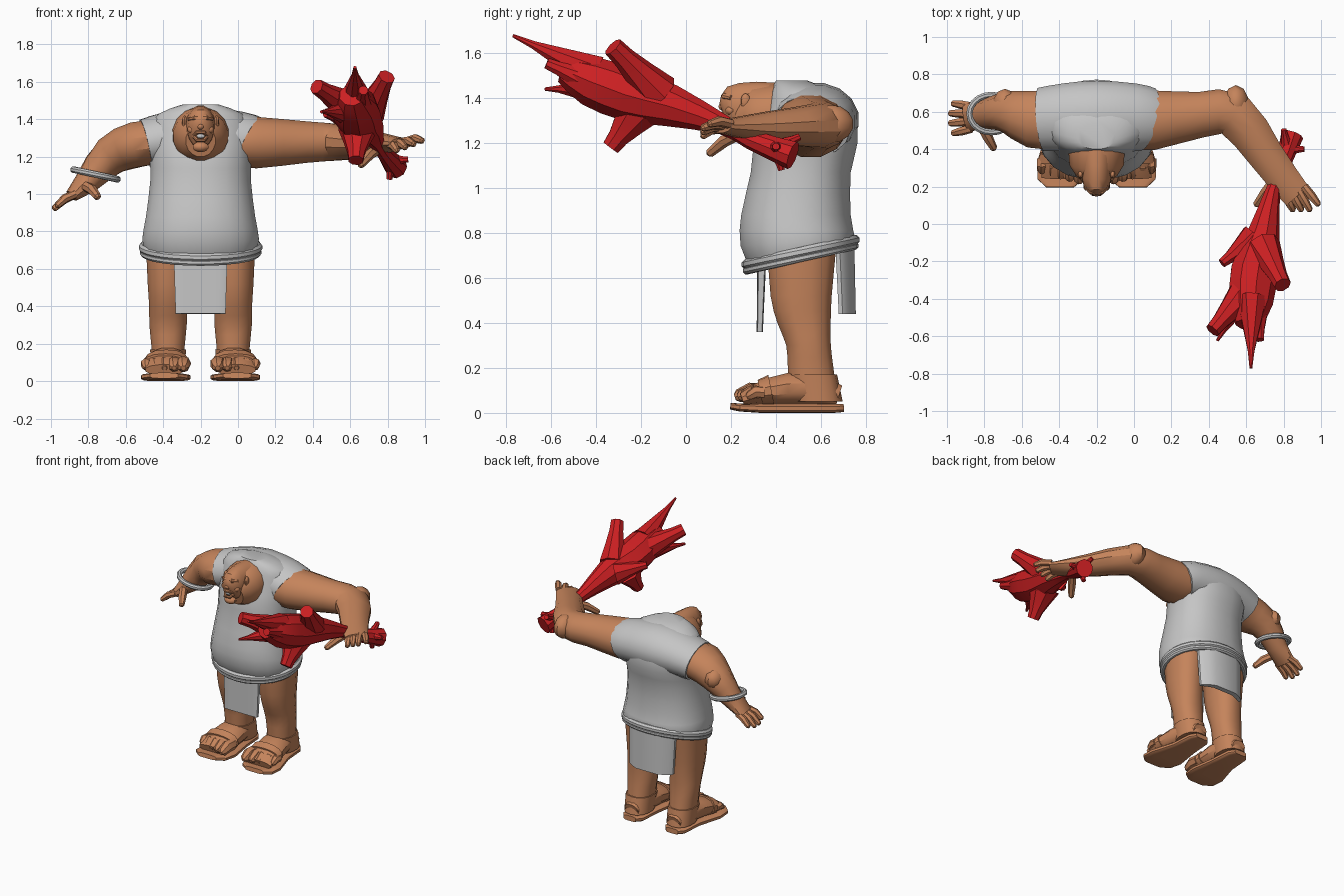
import bpy, bmesh, math
from mathutils import Vector, Matrix

if "Cube" in bpy.data.objects:
    bpy.data.objects.remove(bpy.data.objects["Cube"])

def material(name, rgb):
    m = bpy.data.materials.new(name)
    m.diffuse_color = (*rgb, 1)
    m.use_nodes = True
    m.node_tree.nodes["Principled BSDF"].inputs["Base Color"].default_value = m.diffuse_color
    return m

SKIN = material("tan skin", (0.56, 0.23, 0.105))
CLOTH = material("grey cloth", (0.56, 0.56, 0.56))
WOOD = material("red wood", (0.60, 0.014, 0.016))
CX = -0.2                       # body mid-plane
Y, Z = Vector((0, 1, 0)), Vector((0, 0, 1))

def finish(name, bm, mat):
    bmesh.ops.recalc_face_normals(bm, faces=bm.faces[:])
    me = bpy.data.meshes.new(name)
    bm.to_mesh(me)
    bm.free()
    me.materials.append(mat)
    ob = bpy.data.objects.new(name, me)
    bpy.context.collection.objects.link(ob)
    return ob

def spline(pts, sub):
    """Catmull-Rom refinement of a list of equal-length tuples."""
    k, out = len(pts), []
    for i in range(k - 1):
        a, b, c, d = pts[max(i - 1, 0)], pts[i], pts[i + 1], pts[min(i + 2, k - 1)]
        for s in range(sub):
            t = s / sub
            out.append([(2 * q + (r - p) * t + (2 * p - 5 * q + 4 * r - e) * t ** 2
                         + (3 * q - p - 3 * r + e) * t ** 3) / 2 for p, q, r, e in zip(a, b, c, d)])
    return out + [pts[-1]]

def loft(name, mat, pts, n=10, ref=Z, p=2.0, closed=False, warp=None, sub=1, axis=None):
    """Skin superellipse rings (x, y, z, half width, half height) along a path."""
    pts = spline(pts, sub) if sub > 1 else pts
    bm, rings, k = bmesh.new(), [], len(pts)
    P = [Vector(q[:3]) for q in pts]
    for i, q in enumerate(pts):
        a, b = (P[i - 1], P[(i + 1) % k]) if closed else (P[max(i - 1, 0)], P[min(i + 1, k - 1)])
        t = axis or (b - a).normalized()
        side = t.cross(ref).normalized()
        up = side.cross(t)
        ring = []
        for j in range(n):
            w = 2 * math.pi * (j + 0.5) / n
            c, s = math.cos(w), math.sin(w)
            c = math.copysign(abs(c) ** (2 / p), c)
            s = math.copysign(abs(s) ** (2 / p), s)
            v = P[i] + side * c * q[3] + up * s * q[4]
            ring.append(bm.verts.new(warp(v) if warp else v))
        rings.append(ring)
    for i in range(k if closed else k - 1):
        r0, r1 = rings[i], rings[(i + 1) % k]
        for j in range(n):
            bm.faces.new((r0[j], r0[(j + 1) % n], r1[(j + 1) % n], r1[j]))
    if not closed:
        bm.faces.new(rings[0])
        bm.faces.new(rings[-1])
    return finish(name, bm, mat)

def blob(name, mat, c, r):
    bm = bmesh.new()
    bmesh.ops.create_uvsphere(bm, u_segments=10, v_segments=7, radius=1,
                              matrix=Matrix.Translation(c) @ Matrix.Diagonal((*r, 1)))
    return finish(name, bm, mat)

def hoop(name, mat, n, r, point):
    """Closed tube through point(cos, sin)."""
    ang = [2 * math.pi * i / n for i in range(n)]
    loft(name, mat, [(*point(math.cos(w), math.sin(w)), r, r) for w in ang], 8, closed=True)

def digit(name, a, b, r, lift=0.012):
    """Finger or toe with a raised knuckle."""
    a, b = Vector(a), Vector(b)
    m = a.lerp(b, .55) + Z * lift
    e = b + (b - m).normalized() * r * .4
    loft(name, SKIN, [(*q, r * f, r * f) for q, f in ((a, 1), (m, 1.05), (b, .75), (e, .35))], 7)

# Torso with big belly: z, half width, front y, back y
def tilt_hem(v):
    w = min(max((0.8 - v.z) / 0.12, 0), 1)
    return v + Z * (v.y - 0.5) * 0.2 * w

torso = [(.68, .295, .29, .735), (.76, .315, .24, .755), (.88, .295, .243, .735), (1.07, .272, .286, .735),
         (1.2, .275, .30, .765), (1.34, .277, .35, .75), (1.43, .225, .375, .65), (1.478, .10, .40, .54)]
loft("tunic_torso", CLOTH, [(CX, (f + b) / 2, z, w, (b - f) / 2) for z, w, f, b in torso],
     20, Y, 2.3, warp=tilt_hem, sub=2, axis=Z)

# Shoulder yoke of the tunic, reaching over the arm roots
loft("tunic_shoulders", CLOTH, [(-.495, .56, 1.27, .172, .133), (-.37, .57, 1.295, .185, .148),
                                (CX, .575, 1.305, .195, .165), (0, .57, 1.295, .185, .15),
                                (.065, .56, 1.275, .175, .148)], 16, sub=2)

# Rolled belt, two coils
for name, dz, r in (("belt_upper", .005, .024), ("belt_lower", -.022, .018)):
    hoop(name, CLOTH, 28, r, lambda c, s: (CX + .308 * c, .51 + .24 * s, .71 + dz + .055 * s))

# Loincloth panels
loft("front_loincloth", CLOTH, [(CX, .337, .68, .145, .02), (CX, .328, .36, .135, .014)], 12, Y, 7)
loft("back_loincloth", CLOTH, [(CX, .745, .75, .19, .02), (CX, .752, .44, .18, .018)],
     20, Y, 5, warp=lambda v: v - Y * 2 * (v.x - CX) ** 2)

# Neck roll and head: y, z, half width, half height
def forward(name, rows):
    loft(name, SKIN, [(CX, *r) for r in rows], 16, sub=2)

forward("neck", [(.46, 1.33, .15, .14), (.32, 1.308, .148, .147), (.23, 1.285, .08, .09)])
forward("head", [(.45, 1.34, .12, .125), (.31, 1.36, .085, .115), (.20, 1.35, .07, .104), (.162, 1.34, .025, .04)])

def ridge(name, half, y, z0, z, r):
    """Bar bowed across the face."""
    loft(name, SKIN, [(CX - half, y + .03, z0, r * .8, r * .8), (CX - half / 2, y, z, r, r),
                      (CX + half / 2, y, z, r, r), (CX + half, y + .03, z0, r * .8, r * .8)], 8)

ridge("brow", .06, .172, 1.4, 1.408, .015)
for z in (1.33, 1.288):
    ridge("lip", .038, .16, 1.31, z, .011)
blob("nose", SKIN, (CX, .165, 1.362), (.02, .02, .018))
blob("chin", SKIN, (CX, .195, 1.252), (.045, .035, .028))
blob("teeth", CLOTH, (CX, .168, 1.31), (.022, .007, .012))

for s in (-1, 1):
    blob("cheek", SKIN, (CX + s * .045, .20, 1.345), (.028, .025, .022))
    blob("ear", SKIN, (CX + s * .086, .265, 1.385), (.014, .022, .036))

    # Legs, sandals and toes: y, z, half width, half depth; feet splay outward
    X = CX + s * .174
    def splay(v):
        return v + Vector((s * .07 * max(0, .5 - v.y), 0, 0))

    def limb(name, rows, n=12, ref=Y, p=2.3, sub=1):
        loft(name, SKIN, [(X, *r) for r in rows], n, ref, p, sub=sub,
             warp=splay if ref is Z else None, axis=Z if ref is Y else None)

    limb("leg", [(.515, .74, .122, .158), (.512, .52, .112, .14), (.525, .4, .104, .122), (.545, .3, .103, .102),
                 (.555, .19, .092, .105), (.57, .05, .085, .11)], sub=2)
    limb("foot", [(.68, .075, .055, .05), (.54, .11, .09, .075), (.37, .095, .115, .062), (.25, .06, .105, .03)],
         ref=Z, sub=2)
    limb("sandal_sole", [(.702, .022, .05, .018), (.66, .02, .082, .02), (.5, .02, .094, .02),
                         (.33, .02, .134, .02), (.24, .024, .125, .018), (.197, .03, .075, .015)], 16, ref=Z, p=4)
    limb("sandal_strap", [(.38, .10, .122, .07), (.33, .09, .127, .058)], 14, Z)
    limb("heel_strap", [(.56, .17, .098, .112), (.585, .05, .092, .112)], 14)
    for i in range(5):
        x = CX + s * (.092 + i * .05)
        digit("toe", (x, .35, .09), (x, .232 + .012 * i, .075), .04 - .003 * i)

# Lowered arm with bracelet
loft("lowered_arm", SKIN, [(-.42, .56, 1.28, .165, .12), (-.54, .56, 1.265, .158, .125), (-.68, .60, 1.205, .112, .108),
                           (-.80, .585, 1.075, .078, .07), (-.89, .57, .99, .08, .035)], 12, sub=2)
blob("lowered_elbow", SKIN, (-.69, .645, 1.225), (.065, .08, .07))
hoop("bracelet", CLOTH, 20, .018, lambda c, s: (-.762 + .118 * c, .59 + .10 * s, 1.105 - .026 * c))
for i in range(4):
    bend = abs(i - 1.5) * .015
    digit("lowered_finger", (-.87, .63 - .04 * i, 1), (-.99 + bend, .645 - .053 * i, .915 + bend), .023)
digit("lowered_thumb", (-.82, .53, 1.045), (-.75, .405, .985), .027)

# Raised arm, forearm swinging forward
loft("raised_arm", SKIN, [(-.02, .56, 1.28, .165, .135), (.1, .555, 1.275, .165, .142), (.36, .585, 1.278, .126, .115),
                          (.535, .585, 1.277, .125, .10), (.70, .375, 1.268, .10, .075), (.80, .24, 1.27, .09, .048),
                          (.875, .15, 1.272, .08, .028)], 12, sub=2)
blob("raised_elbow", SKIN, (.545, .645, 1.285), (.07, .10, .085))
for i in range(4):
    a = Vector((.91, .20, 1.285)).lerp((.81, .15, 1.265), i / 3)
    digit("raised_finger", a, (.985 - .045 * i, .105 - .03 * min(i, 1), 1.285 - .018 * i), .023)
digit("raised_thumb", (.76, .25, 1.25), (.655, .105, 1.155), .027)

# Tree-trunk club
loft("club_trunk", WOOD, [(.845, .475, 1.145, .062, .065), (.785, .29, 1.215, .04, .045), (.74, .17, 1.28, .042, .045),
                          (.69, -.06, 1.365, .09, .095), (.64, -.25, 1.415, .128, .12), (.625, -.42, 1.475, .118, .112),
                          (.61, -.54, 1.53, .07, .065)], 9, sub=2)

def branch(start, end, r0, r1):
    """Tapering limb that flares where it leaves the trunk."""
    a, b = Vector(start), Vector(end)
    d = b - a
    ref = Y if abs(d.z) > abs(d.y) else Z
    rows = [(0, r0), (.4, r0 * .55 + r1 * .38), (.75, r0 * .15 + r1 * .8), (1, r1)]
    loft("club_branch", WOOD, [(*a.lerp(b, t), r, r) for t, r in rows], 8, ref)

branch((.63, -.40, 1.51), (.625, -.77, 1.678), .085, .008)    # long spike
branch((.69, -.12, 1.42), (.795, -.325, 1.628), .095, .046)   # upper stump
branch((.64, -.20, 1.36), (.63, -.335, 1.18), .11, .042)      # lower stump
branch((.60, -.36, 1.46), (.42, -.57, 1.575), .095, .042)     # side stump
branch((.59, -.38, 1.44), (.445, -.625, 1.44), .075, .008)    # thin prong
branch((.64, -.08, 1.38), (.47, -.21, 1.435), .085, .026)     # knot
branch((.66, -.40, 1.46), (.67, -.62, 1.555), .075, .026)     # fork
for tip in ((.81, .425, 1.08), (.91, .40, 1.185), (.80, .505, 1.228)):
    branch((.82, .40, 1.18), tip, .04, .016)                  # roots

# Smooth shading with sharp edges kept
bpy.ops.object.select_all(action='SELECT')
bpy.context.view_layer.objects.active = bpy.data.objects["head"]
bpy.ops.object.shade_smooth_by_angle(angle=math.radians(35))
